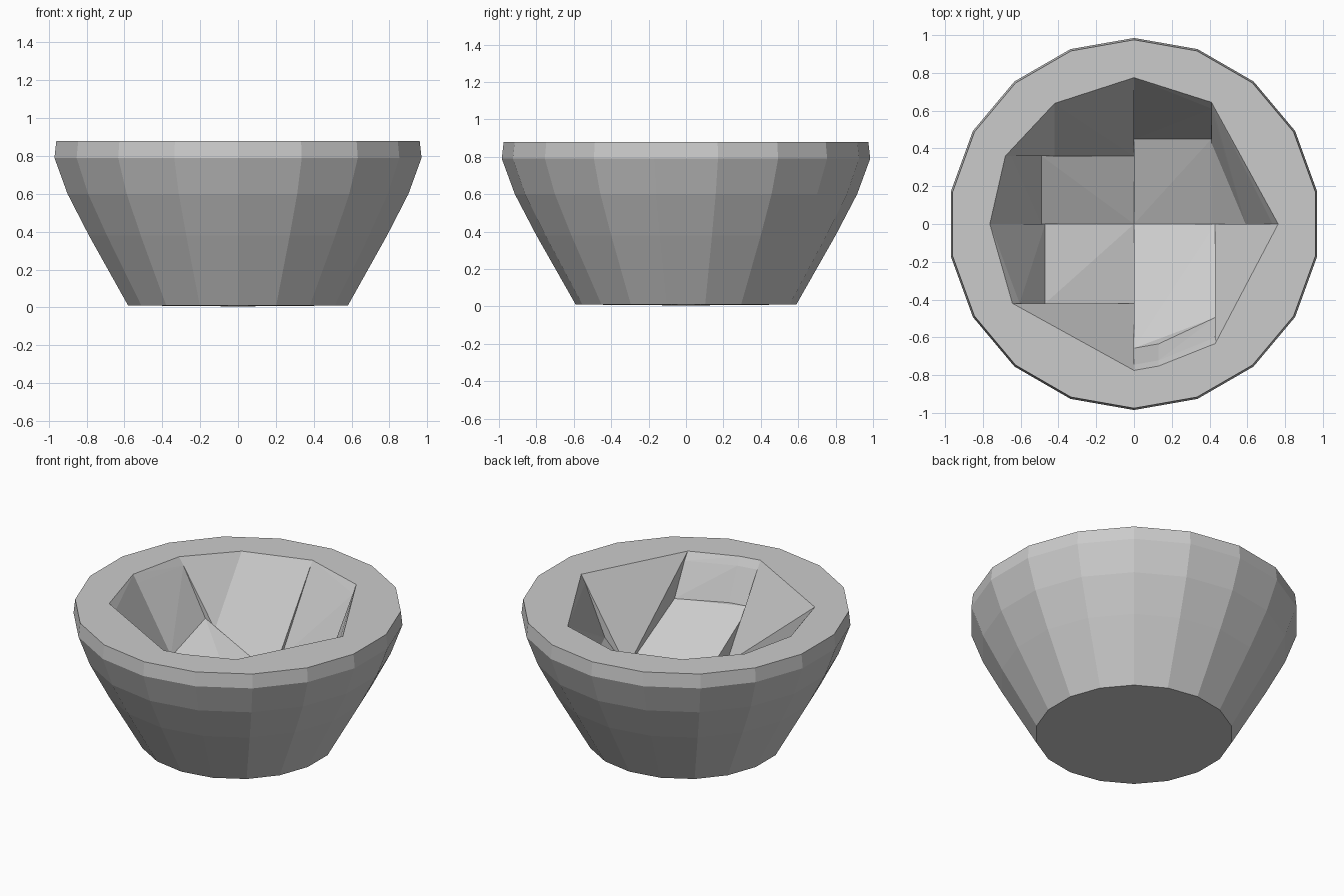
import bpy, bmesh, math

if "Cube" in bpy.data.objects:
    bpy.data.objects.remove(bpy.data.objects["Cube"])

# Half profile of the bowl: base, outer wall, rim, inner wall, inner floor
PROFILE = [(0, 0.005), (0.59, 0.01), (0.80, 0.38), (0.915, 0.60), (0.985, 0.79), (0.975, 0.88),
           (0.775, 0.88), (0.745, 0.83), (0.62, 0.53), (0.50, 0.41), (0.36, 0.28), (0.0, 0.20)]
SEGMENTS = 18


def lathe():
    """Whole bowl as one turned bmesh."""
    bm = bmesh.new()
    rings = []
    for r, z in PROFILE:
        if r == 0:
            rings.append([bm.verts.new((0, 0, z))] * SEGMENTS)
        else:
            angles = [2 * math.pi * (i + 0.5) / SEGMENTS for i in range(SEGMENTS)]
            rings.append([bm.verts.new((r * math.cos(a), r * math.sin(a), z)) for a in angles])
    for lo, hi in zip(rings, rings[1:]):
        for i in range(SEGMENTS):
            j = (i + 1) % SEGMENTS
            bm.faces.new(list(dict.fromkeys((lo[i], lo[j], hi[j], hi[i]))))
    return bm


def piece(name, x0, x1, y0, y1, z0=-1, z1=2):
    """Cut the bowl to a box and wrap what remains in a convex hull."""
    src = lathe()
    for axis, (low, high) in enumerate(((x0, x1), (y0, y1), (z0, z1))):
        for pos, sign in ((low, -1), (high, 1)):
            co, no = [0, 0, 0], [0, 0, 0]
            co[axis], no[axis] = pos, sign
            bmesh.ops.bisect_plane(src, geom=src.verts[:] + src.edges[:] + src.faces[:],
                                   dist=1e-5, plane_co=co, plane_no=no, clear_outer=True)
    points = [v.co.copy() for v in src.verts]
    src.free()
    bm = bmesh.new()
    for p in points:
        bm.verts.new(p)
    bmesh.ops.remove_doubles(bm, verts=bm.verts[:], dist=1e-4)
    bmesh.ops.convex_hull(bm, input=bm.verts[:])
    loose = [v for v in bm.verts if not v.link_faces]
    bmesh.ops.delete(bm, geom=loose, context='VERTS')
    bmesh.ops.recalc_face_normals(bm, faces=bm.faces[:])
    me = bpy.data.meshes.new(name)
    bm.to_mesh(me)
    bm.free()
    bpy.context.collection.objects.link(bpy.data.objects.new(name, me))


# Back right quarter
piece("floor_back_right", 0, 0.41, 0, 0.45)
piece("wall_back_right", 0, 0.41, 0.45, 2)
piece("wall_right_back_lower", 0.41, 2, 0, 2, z1=0.51)
piece("wall_right_back_upper", 0.41, 2, 0, 2, z0=0.51)
# Back left quarter
piece("floor_back_left", -0.49, 0, 0, 0.36)
piece("wall_back_left", -0.42, 0, 0.36, 2)
piece("wall_back_left_corner", -2, -0.42, 0.36, 2)
piece("wall_left_back", -2, -0.49, 0, 0.36)
# Front left quarter
piece("floor_front_left", -0.47, 0, -0.42, 0)
piece("wall_left_front", -2, -0.47, -0.42, 0)
piece("wall_front_left", -2, 0, -2, -0.42)
# Front right quarter
piece("floor_front_right", 0, 0.43, -2, 0, z1=0.62)
piece("rim_front_inner", 0, 0.13, -2, 0, z0=0.62)
piece("rim_front_outer", 0.13, 0.43, -2, 0, z0=0.62)
piece("wall_right_front", 0.43, 2, -2, 0)
